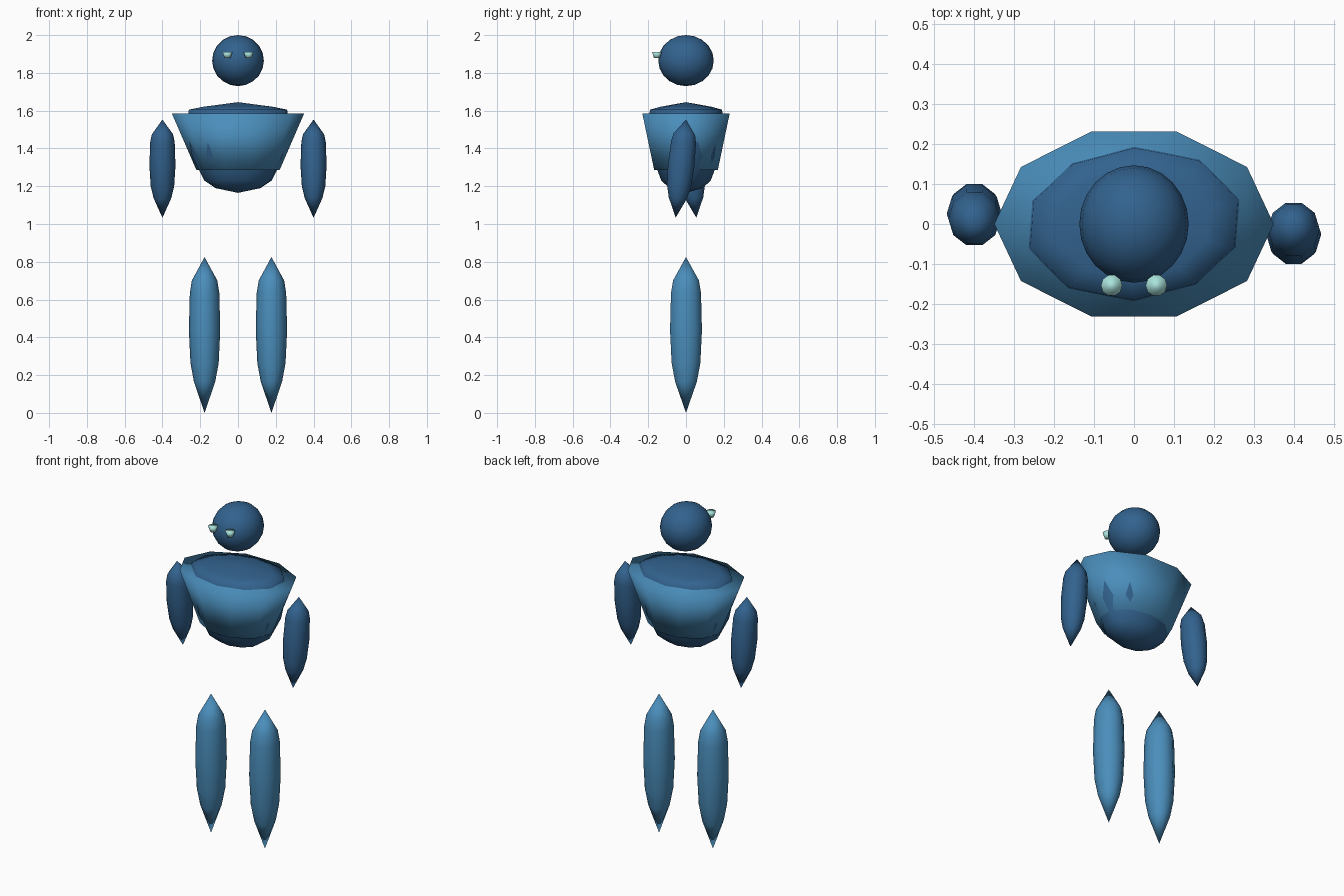
import bpy
import bmesh
from math import sin, cos, pi
from mathutils import Matrix, Vector

cube = bpy.data.objects.get("Cube")
if cube:
    bpy.data.objects.remove(cube, do_unlink=True)


def material(name, rgb):
    mat = bpy.data.materials.new(name)
    mat.use_nodes = True
    colour = (*rgb, 1)
    mat.diffuse_color = colour
    mat.node_tree.nodes["Principled BSDF"].inputs["Base Color"].default_value = colour
    return mat


dark_blue = material("dark_blue", (0.032, 0.122, 0.27))
steel_blue = material("steel_blue", (0.069, 0.27, 0.50))
pale_mint = material("pale_mint", (0.40, 0.77, 0.72))


def finish(name, bm, mat):
    bmesh.ops.recalc_face_normals(bm, faces=bm.faces[:])
    for face in bm.faces:
        face.smooth = True
    mesh = bpy.data.meshes.new(name)
    bm.to_mesh(mesh)
    bm.free()
    mesh.materials.append(mat)
    obj = bpy.data.objects.new(name, mesh)
    bpy.context.collection.objects.link(obj)
    return obj


def loft(name, rings, sides, mat, bump=lambda a: 1, place=Matrix()):
    """Stack elliptical rings (z, x radius, y radius); zero radius makes a tip."""
    bm = bmesh.new()
    loops = []
    for z, rx, ry in rings:
        if rx == 0:
            loops.append([bm.verts.new((0, 0, z))] * sides)
            continue
        angles = [2 * pi * i / sides for i in range(sides)]
        loops.append([bm.verts.new((rx * cos(a) * bump(a), ry * sin(a) * bump(a), z))
                      for a in angles])
    for low, high in zip(loops, loops[1:]):
        for i in range(sides):
            j = (i + 1) % sides
            corners = dict.fromkeys((low[i], low[j], high[j], high[i]))
            bm.faces.new(list(corners))
    # Close flat ends
    for end in (loops[0], loops[-1]):
        if end[0] is not end[1]:
            bm.faces.new(end)
    bm.transform(place)
    return finish(name, bm, mat)


# Torso: broad-shouldered core with a gently fluted surface
torso_profile = [(1.165, 0), (1.19, 0.12), (1.23, 0.18), (1.285, 0.208), (1.36, 0.245),
                 (1.45, 0.264), (1.55, 0.272), (1.605, 0.262), (1.62, 0.19), (1.645, 0)]
loft("torso", [(z, r, r * 0.71) for z, r in torso_profile], 20, dark_blue,
     bump=lambda a: 1 - 0.025 * cos(10 * a) + 0.03 * sin(2 * a))

# Chest plate: tapered ten-sided shell around the torso
loft("chest_plate", [(1.285, 0.22, 0.177), (1.585, 0.35, 0.243)], 10, steel_blue)

# Head
bm = bmesh.new()
bmesh.ops.create_uvsphere(bm, u_segments=24, v_segments=10, radius=1)
bm.transform(Matrix.Translation((0, 0, 1.865)) @ Matrix.Diagonal((0.137, 0.147, 0.135, 1)))
finish("head", bm, dark_blue)

# Limb shape: fraction of length, fraction of radius
limb_profile = [(0, 0), (0.2, 0.68), (0.32, 0.9), (0.53, 1), (0.77, 0.94), (0.85, 0.81), (1, 0)]


def limb(name, top, bottom, radius, mat):
    axis = Vector(top) - Vector(bottom)
    tilt = Vector((0, 0, 1)).rotation_difference(axis).to_matrix().to_4x4()
    rings = [(t * axis.length, r * radius, r * radius * 1.07) for t, r in limb_profile]
    loft(name, rings, 10, mat, place=Matrix.Translation(bottom) @ tilt)


for side, s in (("left", 1), ("right", -1)):
    # Arms swing in opposite directions
    limb(side + "_arm", (s * 0.4, 0, 1.553), (s * 0.4, -s * 0.055, 1.033), 0.069, dark_blue)
    limb(side + "_leg", (s * 0.177, 0, 0.825), (s * 0.177, 0, 0), 0.083, steel_blue)
    # Eyes: small tapered studs in front of the face
    loft(side + "_eye", [(1.878, 0.016, 0.016), (1.911, 0.027, 0.027)], 10, pale_mint,
         place=Matrix.Translation((s * 0.056, -0.154, 0)))
